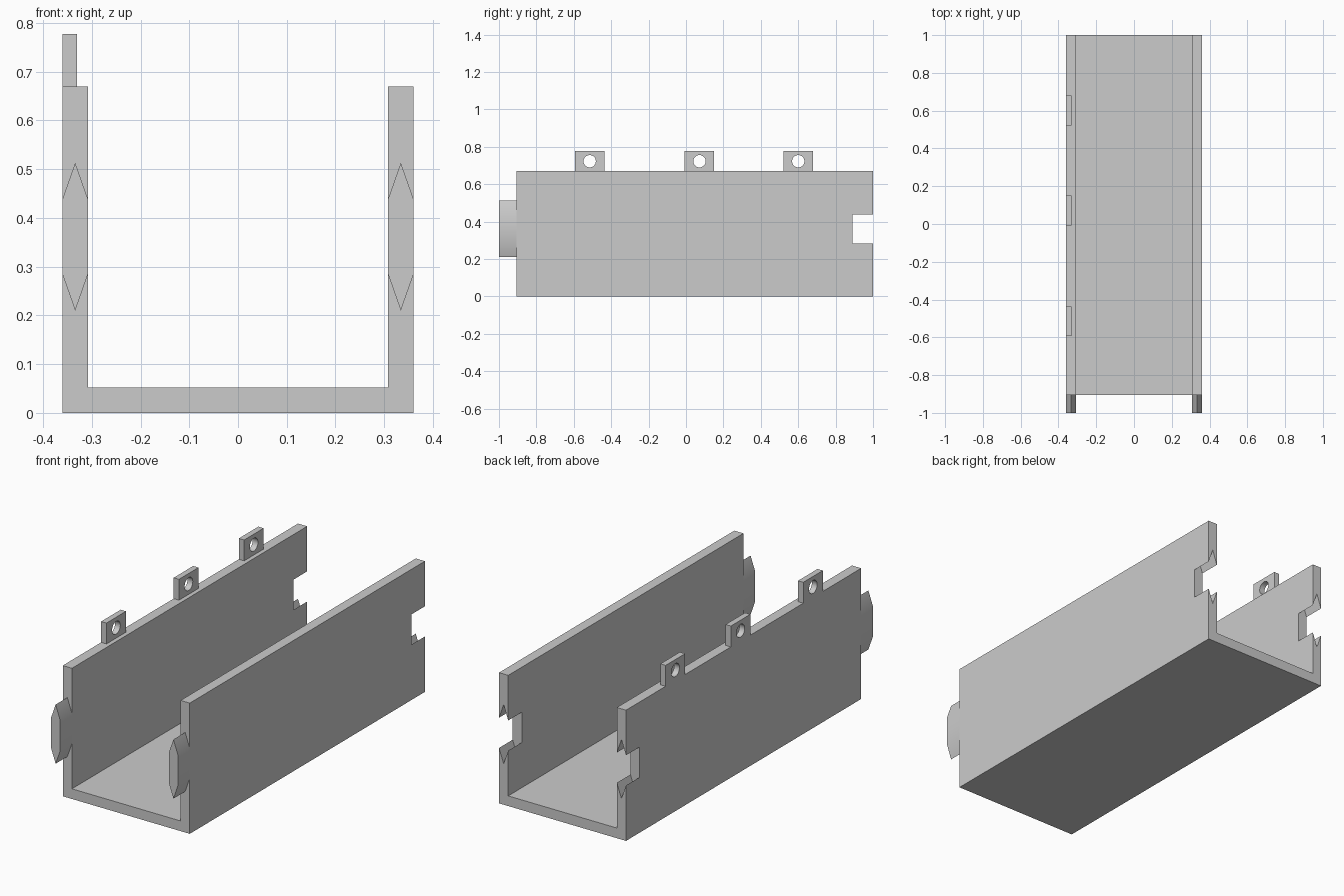
import bpy
import bmesh
from math import radians, pi
from mathutils import Matrix

if "Cube" in bpy.data.objects:
    bpy.data.objects.remove(bpy.data.objects["Cube"])

WIDTH, WALL, HEIGHT = 0.36, 0.052, 0.67
FRONT, BACK = -0.905, 1.0
MID = WIDTH - WALL / 2

grey = bpy.data.materials.new("plain grey")
grey.use_nodes = True
COLOUR = (0.6, 0.6, 0.6, 1)
grey.diffuse_color = COLOUR
grey.node_tree.nodes["Principled BSDF"].inputs["Base Color"].default_value = COLOUR


def finish(name, bm):
    bmesh.ops.recalc_face_normals(bm, faces=bm.faces)
    mesh = bpy.data.meshes.new(name)
    bm.to_mesh(mesh)
    bm.free()
    mesh.materials.append(grey)
    obj = bpy.data.objects.new(name, mesh)
    bpy.context.collection.objects.link(obj)
    return obj


def prism(name, profile, y0, y1):
    """Extrude an x-z profile along y."""
    bm = bmesh.new()
    face = bm.faces.new([bm.verts.new((x, y0, z)) for x, z in profile])
    out = bmesh.ops.extrude_face_region(bm, geom=[face])
    verts = [v for v in out["geom"] if isinstance(v, bmesh.types.BMVert)]
    bmesh.ops.translate(bm, verts=verts, vec=(0, y1 - y0, 0))
    return finish(name, bm)


def pointed(x, half):
    """Hexagon with a peak above and below the wall's middle."""
    top, low, drop = 0.513, 0.21, half * 2.85
    return [(x, low), (x + half, low + drop), (x + half, top - drop),
            (x, top), (x - half, top - drop), (x - half, low + drop)]


def activate(obj):
    bpy.ops.object.select_all(action="DESELECT")
    obj.select_set(True)
    bpy.context.view_layer.objects.active = obj


def cut(obj, cutter):
    cutter.hide_render = True
    mod = obj.modifiers.new("cut", "BOOLEAN")
    mod.operation = "DIFFERENCE"
    mod.solver = "EXACT"
    mod.object = cutter
    activate(obj)
    bpy.ops.object.modifier_apply(modifier=mod.name)
    bpy.data.objects.remove(cutter)


# U-shaped channel
inner = WIDTH - WALL
channel = prism("channel", [
    (-WIDTH, 0), (WIDTH, 0), (WIDTH, HEIGHT), (inner, HEIGHT),
    (inner, WALL), (-inner, WALL), (-inner, HEIGHT), (-WIDTH, HEIGHT)], FRONT, BACK)

# Tongues at the front and matching sockets at the back
for side, sign in (("left", 1), ("right", -1)):
    tongue = prism(side + "_tongue", pointed(sign * MID, WALL / 2), -1, FRONT)
    activate(tongue)
    bpy.ops.object.shade_smooth_by_angle(angle=radians(30))
    cut(channel, prism("socket_cutter", pointed(sign * MID, WALL / 2 + 0.004), 0.89, 1.05))

# Drilled tabs along the right wall
TAB_X0, TAB_X1, TAB_TOP = -WIDTH, -0.33, 0.777
for name, y in (("front", -0.515), ("middle", 0.072), ("back", 0.6)):
    tab = prism(name + "_tab", [(TAB_X0, HEIGHT), (TAB_X1, HEIGHT),
                                (TAB_X1, TAB_TOP), (TAB_X0, TAB_TOP)], y - 0.079, y + 0.079)
    bm = bmesh.new()
    place = Matrix.Translation((-0.345, y, 0.723)) @ Matrix.Rotation(pi / 2, 4, "Y")
    bmesh.ops.create_cone(bm, cap_ends=True, segments=32, radius1=0.033,
                          radius2=0.033, depth=0.1, matrix=place)
    cut(tab, finish("hole_cutter", bm))
    activate(tab)
    bpy.ops.object.shade_smooth_by_angle(angle=radians(30))
